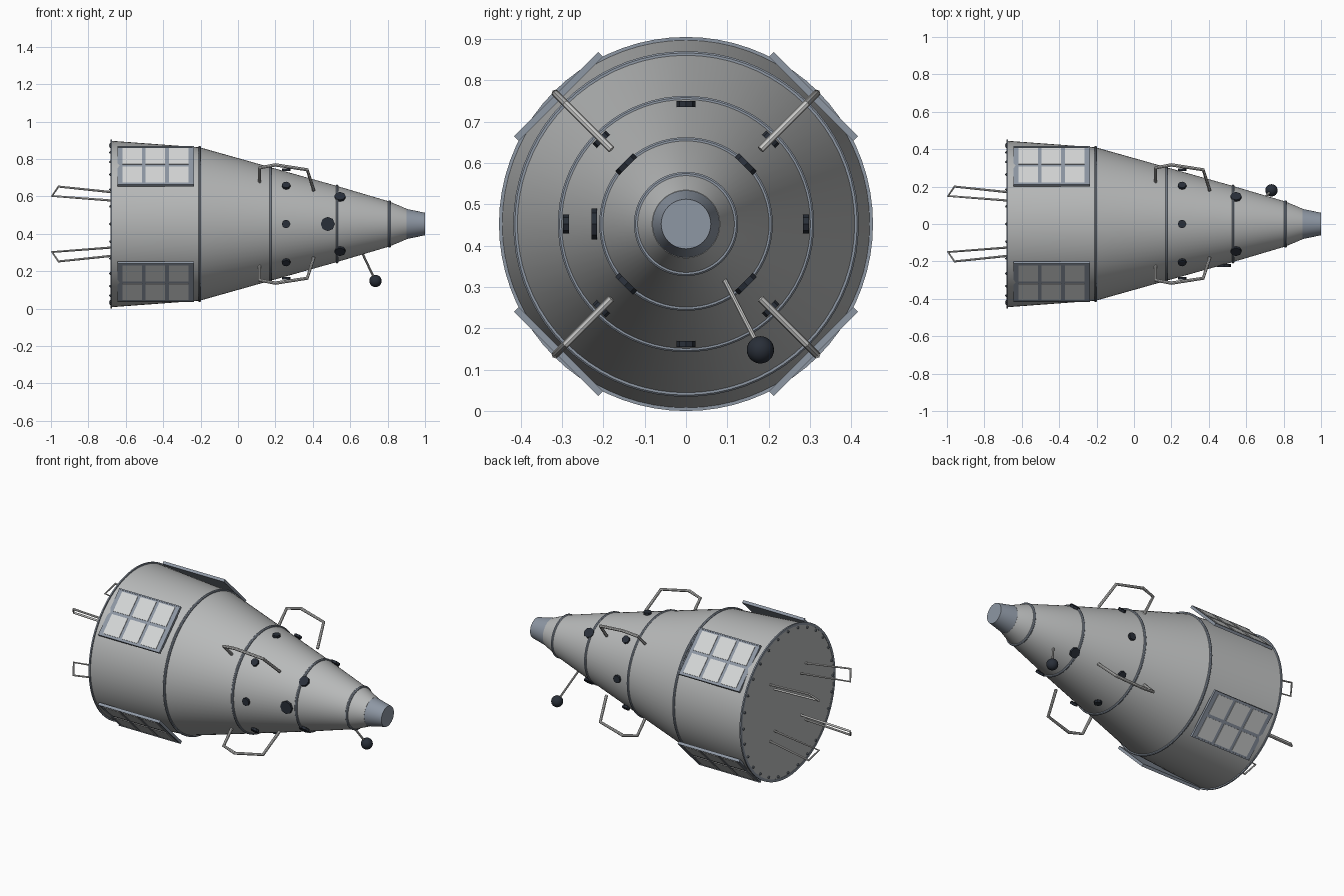
import bpy, bmesh
from math import pi, radians
from mathutils import Matrix, Vector

if "Cube" in bpy.data.objects:
    bpy.data.objects.remove(bpy.data.objects["Cube"], do_unlink=True)

AXIS = 0.4525  # height of the long axis
DIAGONALS = [45, 135, 225, 315]


def material(name, r, g, b):
    m = bpy.data.materials.new(name)
    m.use_nodes = True
    m.diffuse_color = (r, g, b, 1)
    m.node_tree.nodes["Principled BSDF"].inputs["Base Color"].default_value = (r, g, b, 1)
    return m


HULL = material("hull grey", 0.48, 0.49, 0.49)
SLATE = material("slate trim", 0.27, 0.31, 0.37)
RIM = material("dark trim", 0.16, 0.19, 0.23)
CELL = material("pale cells", 0.66, 0.67, 0.67)
ROD = material("light rods", 0.58, 0.58, 0.57)
DARK = material("dark navy", 0.022, 0.028, 0.04)


def around(angle):
    """Frame with +z pointing radially outward from the long axis."""
    return Matrix.Translation((0, 0, AXIS)) @ Matrix.Rotation(radians(angle), 4, 'X')


def finish(bm, name, mats, matrix=None, smooth=None):
    bmesh.ops.recalc_face_normals(bm, faces=bm.faces)
    mesh = bpy.data.meshes.new(name)
    bm.to_mesh(mesh)
    bm.free()
    for m in mats:
        mesh.materials.append(m)
    ob = bpy.data.objects.new(name, mesh)
    bpy.context.collection.objects.link(ob)
    ob.matrix_world = matrix or around(0)
    if smooth:
        bpy.ops.object.select_all(action='DESELECT')
        ob.select_set(True)
        bpy.context.view_layer.objects.active = ob
        bpy.ops.object.shade_smooth_by_angle(angle=radians(smooth))
    return ob


def lathe(name, profile, mat, closed=False):
    """Turn (x, radius) points around the long axis."""
    bm = bmesh.new()
    vs = [bm.verts.new((x, 0, r)) for x, r in profile]
    pairs = list(zip(vs, vs[1:])) + ([(vs[-1], vs[0])] if closed else [])
    es = [bm.edges.new(p) for p in pairs]
    bmesh.ops.spin(bm, geom=vs + es, cent=(0, 0, 0), axis=(1, 0, 0),
                   angle=2 * pi, steps=72, use_merge=True)
    bmesh.ops.remove_doubles(bm, verts=bm.verts, dist=1e-5)
    return finish(bm, name, [mat], smooth=7)


def box(bm, lo, hi, index=0):
    lo, hi = Vector(lo), Vector(hi)
    m = Matrix.Translation((lo + hi) / 2) @ Matrix.Diagonal((*(hi - lo), 1))
    made = bmesh.ops.create_cube(bm, size=1, matrix=m)["verts"]
    for f in {f for v in made for f in v.link_faces}:
        f.material_index = index


def tube(name, points, radius, mat, matrix, closed=False):
    curve = bpy.data.curves.new(name + "_path", 'CURVE')
    curve.dimensions = '3D'
    curve.bevel_depth = radius
    curve.bevel_resolution = 2
    curve.use_fill_caps = True
    sp = curve.splines.new('POLY')
    sp.points.add(len(points) - 1)
    for p, co in zip(sp.points, points):
        p.co = (*co, 1)
    temp = bpy.data.objects.new(name + "_path", curve)
    bpy.context.collection.objects.link(temp)
    bpy.context.view_layer.update()
    mesh = bpy.data.meshes.new_from_object(
        temp.evaluated_get(bpy.context.evaluated_depsgraph_get()))
    bm = bmesh.new()
    bm.from_mesh(mesh)
    bpy.data.objects.remove(temp, do_unlink=True)
    bpy.data.meshes.remove(mesh)
    for f in bm.faces:
        f.material_index = 0
    return finish(bm, name, [mat], matrix, smooth=40)


def ports(name, x, r, size, angles):
    """Dark flat discs facing radially outward."""
    for a in angles:
        bm = bmesh.new()
        bmesh.ops.create_cone(bm, cap_ends=True, segments=8, radius1=size, radius2=size,
                              depth=0.014, matrix=Matrix.Translation((x, 0, r - 0.007)))
        finish(bm, f"{name}_{a}", [DARK], around(a))


# Hull and nose
lathe("hull", [(-0.68, 0), (-0.68, 0.445), (-0.205, 0.41), (0.175, 0.303),
               (0.53, 0.203), (0.81, 0.12), (0.9, 0.082), (0.9, 0)], HULL)
lathe("nose_cap", [(0.895, 0), (0.9, 0.081), (1.0, 0.06), (1.0, 0)], SLATE)

# Seam rings and rear flange
for i, (x, r) in enumerate([(-0.205, 0.411), (0.175, 0.303), (0.53, 0.203), (0.81, 0.119)]):
    t = 0.007
    lathe(f"seam_ring_{i}", [(x - t, r - t), (x - t, r + 0.003), (x - 0.003, r + t),
                             (x + 0.003, r + t), (x + t, r + 0.003), (x + t, r - t)],
          SLATE, closed=True)
lathe("rear_flange", [(-0.682, 0.437), (-0.682, 0.4525), (-0.674, 0.4525), (-0.674, 0.437)],
      SLATE, closed=True)

# Rivets round the rear edge
bm = bmesh.new()
for i in range(28):
    m = Matrix.Rotation(2 * pi * i / 28, 4, 'X') @ Matrix.Translation((-0.682, 0, 0.425))
    bmesh.ops.create_icosphere(bm, subdivisions=1, radius=0.008, matrix=m)
finish(bm, "rear_rivets", [RIM])

for a in DIAGONALS:
    # Solar panel: frame plate with two rows of three raised cells
    bm = bmesh.new()
    box(bm, (-0.645, -0.144, 0.428), (-0.235, 0.144, 0.4415))
    for x in (-0.618, -0.494, -0.37):
        for y in (-0.129, 0.009):
            box(bm, (x, y, 0.435), (x + 0.105, y + 0.12, 0.4445), 1)
    for y in (-0.144, 0.137):
        box(bm, (-0.645, y, 0.43), (-0.235, y + 0.007, 0.4445))
    box(bm, (-0.242, -0.144, 0.43), (-0.235, 0.144, 0.4445))
    finish(bm, f"solar_panel_{a}", [SLATE, CELL], around(a))

    # Bent handle on the cone and loop aerial at the rear
    tube(f"handle_{a}", [(0.115, 0, 0.31), (0.115, 0, 0.425), (0.2, 0, 0.447),
                         (0.37, 0, 0.41), (0.405, 0, 0.255)], 0.009, ROD, around(a))
    tube(f"rear_loop_{a}", [(-0.67, 0, 0.24), (-0.96, 0, 0.283), (-0.994, 0, 0.212),
                            (-0.67, 0, 0.177)], 0.006, ROD, around(a))

# Ports
ports("small_port", 0.257, 0.297, 0.023, range(0, 360, 45))
ports("upper_port", 0.545, 0.212, 0.03, DIAGONALS)
ports("large_port", 0.48, 0.229, 0.038, [90])

# Ball aerial
ball = Vector((0.735, 0.18, 0.148 - AXIS))
tube("aerial_rod", [(0.65, 0.088, -0.125), ball], 0.006, ROD, around(0))
bm = bmesh.new()
bmesh.ops.create_uvsphere(bm, u_segments=24, v_segments=14, radius=0.033,
                          matrix=Matrix.Translation(ball))
finish(bm, "aerial_ball", [DARK], smooth=40)
